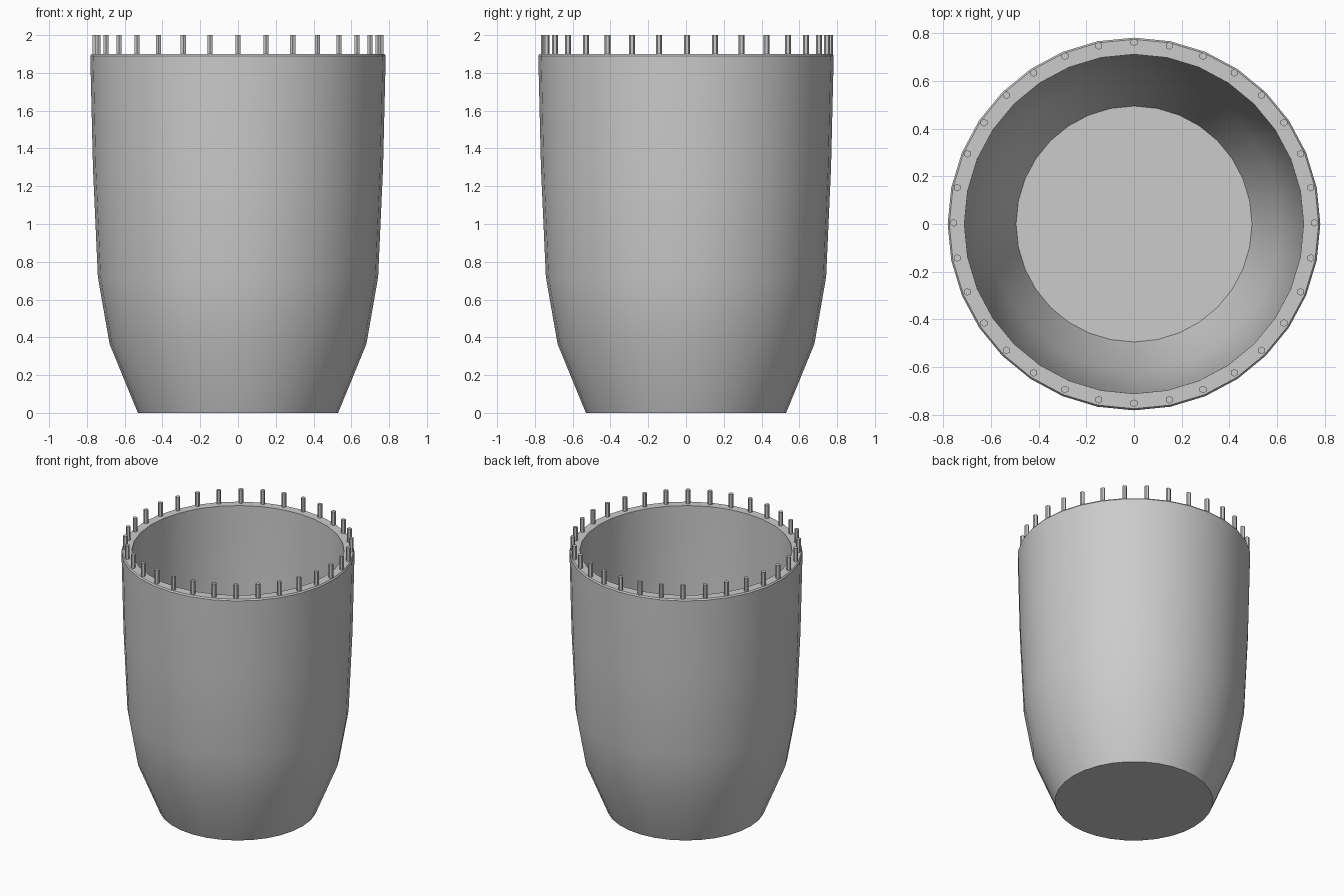
import bpy
import bmesh
import math
from mathutils import Matrix

default = bpy.data.objects.get("Cube")
if default:
    bpy.data.objects.remove(default, do_unlink=True)

SIDES = 32
PEGS = 32

grey = bpy.data.materials.new("plain grey")
grey.use_nodes = True
colour = (0.6, 0.6, 0.6, 1)
grey.diffuse_color = colour
grey.node_tree.nodes["Principled BSDF"].inputs["Base Color"].default_value = colour


def finish(name, bm, angle):
    bmesh.ops.recalc_face_normals(bm, faces=bm.faces)
    mesh = bpy.data.meshes.new(name)
    bm.to_mesh(mesh)
    bm.free()
    mesh.materials.append(grey)
    obj = bpy.data.objects.new(name, mesh)
    bpy.context.collection.objects.link(obj)
    bpy.ops.object.select_all(action="DESELECT")
    obj.select_set(True)
    bpy.context.view_layer.objects.active = obj
    bpy.ops.object.shade_smooth_by_angle(angle=math.radians(angle))
    return obj


# Tub: outer wall up, over the rim, and down the inner wall to the floor
profile = [
    (0.53, 0), (0.68, 0.365), (0.742, 0.72), (0.768, 1.3), (0.782, 1.89),
    (0.775, 1.9), (0.712, 1.9), (0.702, 1.3), (0.675, 0.74), (0.615, 0.39),
    (0.495, 0.08),
]
bm = bmesh.new()
rings = []
for radius, z in profile:
    ring = []
    for i in range(SIDES):
        a = math.tau * i / SIDES
        ring.append(bm.verts.new((radius * math.cos(a), radius * math.sin(a), z)))
    rings.append(ring)
for low, high in zip(rings, rings[1:]):
    for i in range(SIDES):
        j = (i + 1) % SIDES
        bm.faces.new((low[i], low[j], high[j], high[i]))
bm.faces.new(rings[0])
bm.faces.new(rings[-1])
finish("tub", bm, 35)

# Pegs: a ring of slim hexagonal pins standing on the rim
bm = bmesh.new()
for i in range(PEGS):
    a = math.tau * i / PEGS
    place = Matrix.Translation((0.757 * math.cos(a), 0.757 * math.sin(a) + 0.005, 1.945))
    bmesh.ops.create_cone(bm, cap_ends=True, segments=6, radius1=0.016,
                          radius2=0.016, depth=0.11, matrix=place)
finish("rim_pegs", bm, 30)
